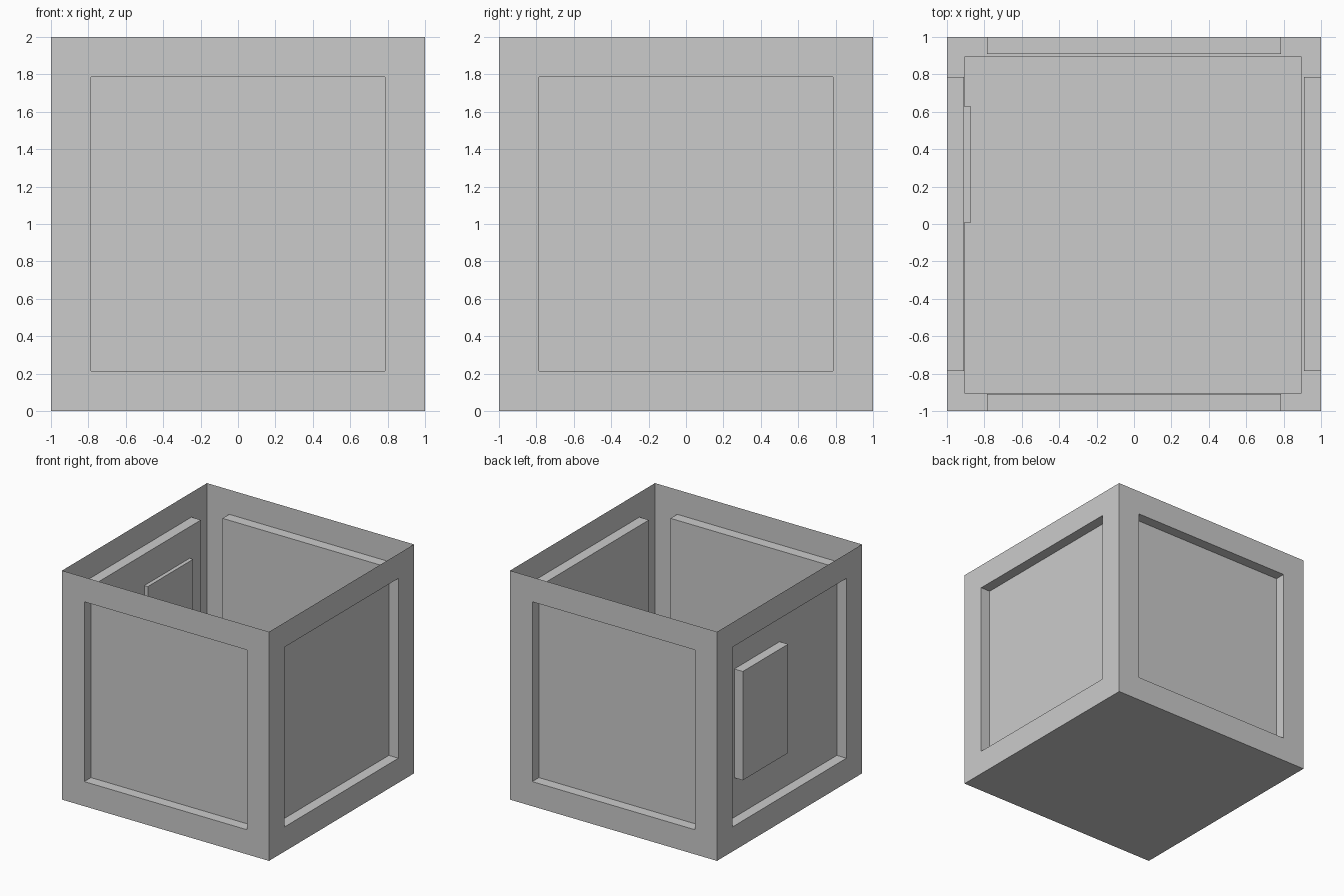
import bpy, bmesh
from mathutils import Matrix, Vector

if "Cube" in bpy.data.objects:
    bpy.data.objects.remove(bpy.data.objects["Cube"])


def add_box(bm, lo, hi):
    lo, hi = Vector(lo), Vector(hi)
    m = Matrix.Translation((lo + hi) / 2) @ Matrix.Diagonal((*(hi - lo), 1))
    bmesh.ops.create_cube(bm, size=1, matrix=m)


def finish(bm, name):
    mesh = bpy.data.meshes.new(name)
    bm.to_mesh(mesh)
    bm.free()
    obj = bpy.data.objects.new(name, mesh)
    bpy.context.collection.objects.link(obj)
    return obj


# Thin-walled open crate: flat frame on every side, panel pressed straight in
bm = bmesh.new()
add_box(bm, (-1, -1, 0), (1, 1, 2))
bm.normal_update()
top = [f for f in bm.faces if f.normal.z > 0.5]
bmesh.ops.delete(bm, geom=top, context='FACES_ONLY')
sides = [f for f in bm.faces if abs(f.normal.z) < 0.5]
bmesh.ops.inset_individual(bm, faces=sides, thickness=0.215,
                           use_even_offset=True)
for face in sides:
    inward = face.normal * -0.092
    geom = bmesh.ops.extrude_face_region(bm, geom=[face])["geom"]
    verts = [v for v in geom if isinstance(v, bmesh.types.BMVert)]
    bmesh.ops.translate(bm, verts=verts, vec=inward)
bmesh.ops.delete(bm, geom=[f for f in sides if f.is_valid],
                 context='FACES_ONLY')
finish(bm, "crate_shell")

# Plate set through the left panel
bm = bmesh.new()
add_box(bm, (-0.99, 0.005, 0.56), (-0.875, 0.63, 1.51))
finish(bm, "left_plate")

# Loose floor sheet fitted between the panels
bm = bmesh.new()
bmesh.ops.create_grid(bm, x_segments=1, y_segments=1, size=0.9,
                      matrix=Matrix.Translation((-0.005, -0.005, 0.12)))
finish(bm, "inner_floor")
